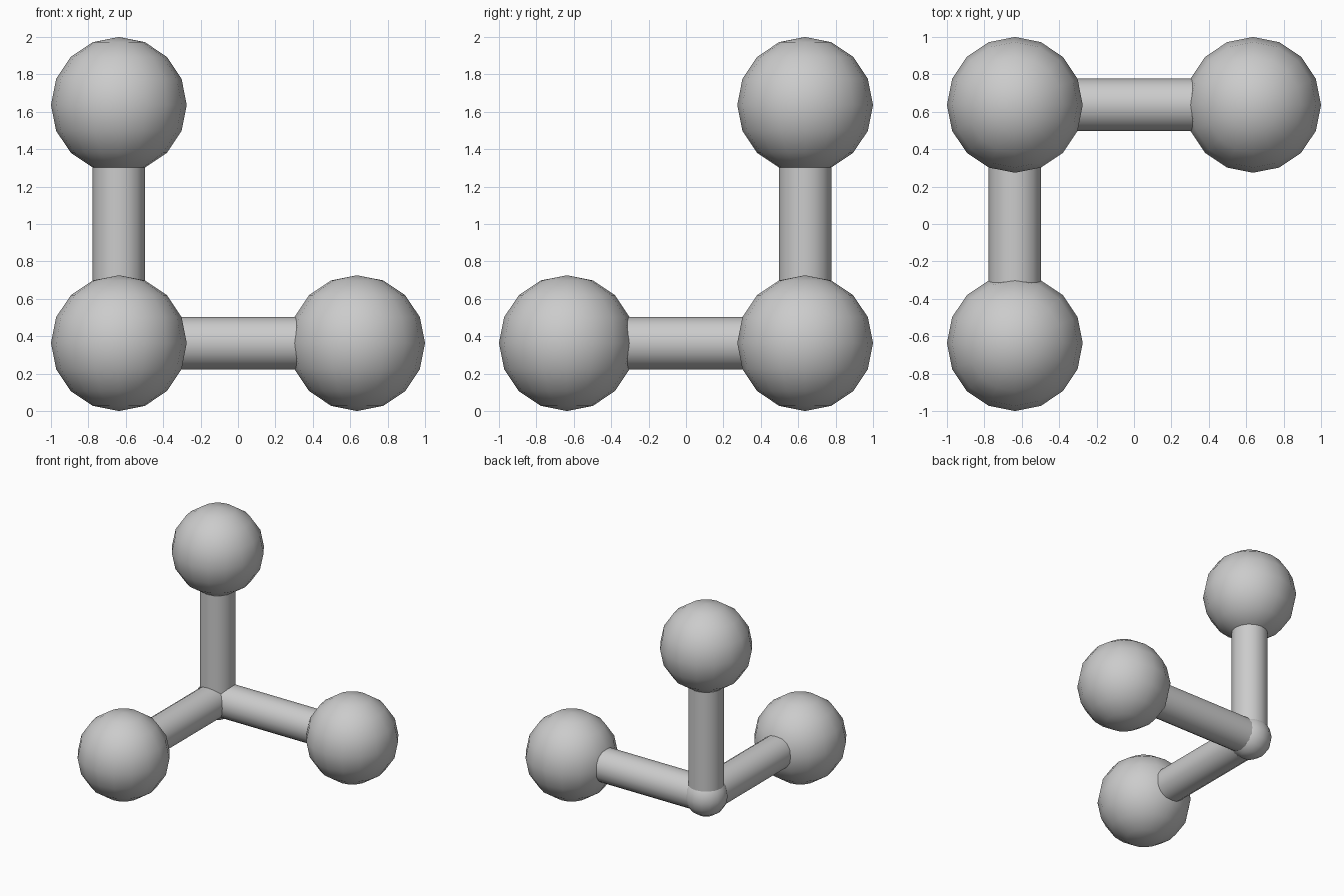
import bpy
from mathutils import Vector

if "Cube" in bpy.data.objects:
    bpy.data.objects.remove(bpy.data.objects["Cube"])

BALL_R = 0.363     # big end balls
JOINT_R = 0.171    # small corner joint
ROD_R = 0.141
C = 0.637          # ball centre offset
LENGTH = 2 * C

grey = bpy.data.materials.new("plain grey")
grey.diffuse_color = (0.6, 0.6, 0.6, 1)
grey.use_nodes = True
grey.node_tree.nodes["Principled BSDF"].inputs["Base Color"].default_value = grey.diffuse_color

corner = Vector((-C, C, BALL_R))


def finish(name, angle):
    ob = bpy.context.object
    ob.name = name
    ob.data.materials.append(grey)
    bpy.ops.object.shade_smooth_by_angle(angle=angle)
    return ob


def ball(name, centre, radius):
    bpy.ops.mesh.primitive_uv_sphere_add(segments=16, ring_count=8,
                                         radius=radius, location=centre)
    return finish(name, 0.8)


def rod(name, start, end):
    axis = end - start
    bpy.ops.mesh.primitive_cylinder_add(
        vertices=16, radius=ROD_R, depth=axis.length,
        location=(start + end) / 2,
        rotation=axis.to_track_quat('Z', 'Y').to_euler())
    return finish(name, 0.8)


# small rounded joint where the three rods meet
ball("corner_joint", corner, JOINT_R)

# three perpendicular arms, each a rod with a ball on its end
for label, direction in (("right", (1, 0, 0)),
                         ("front", (0, -1, 0)),
                         ("upper", (0, 0, 1))):
    tip = corner + Vector(direction) * LENGTH
    rod(label + "_rod", corner, tip)
    ball(label + "_ball", tip, BALL_R)
